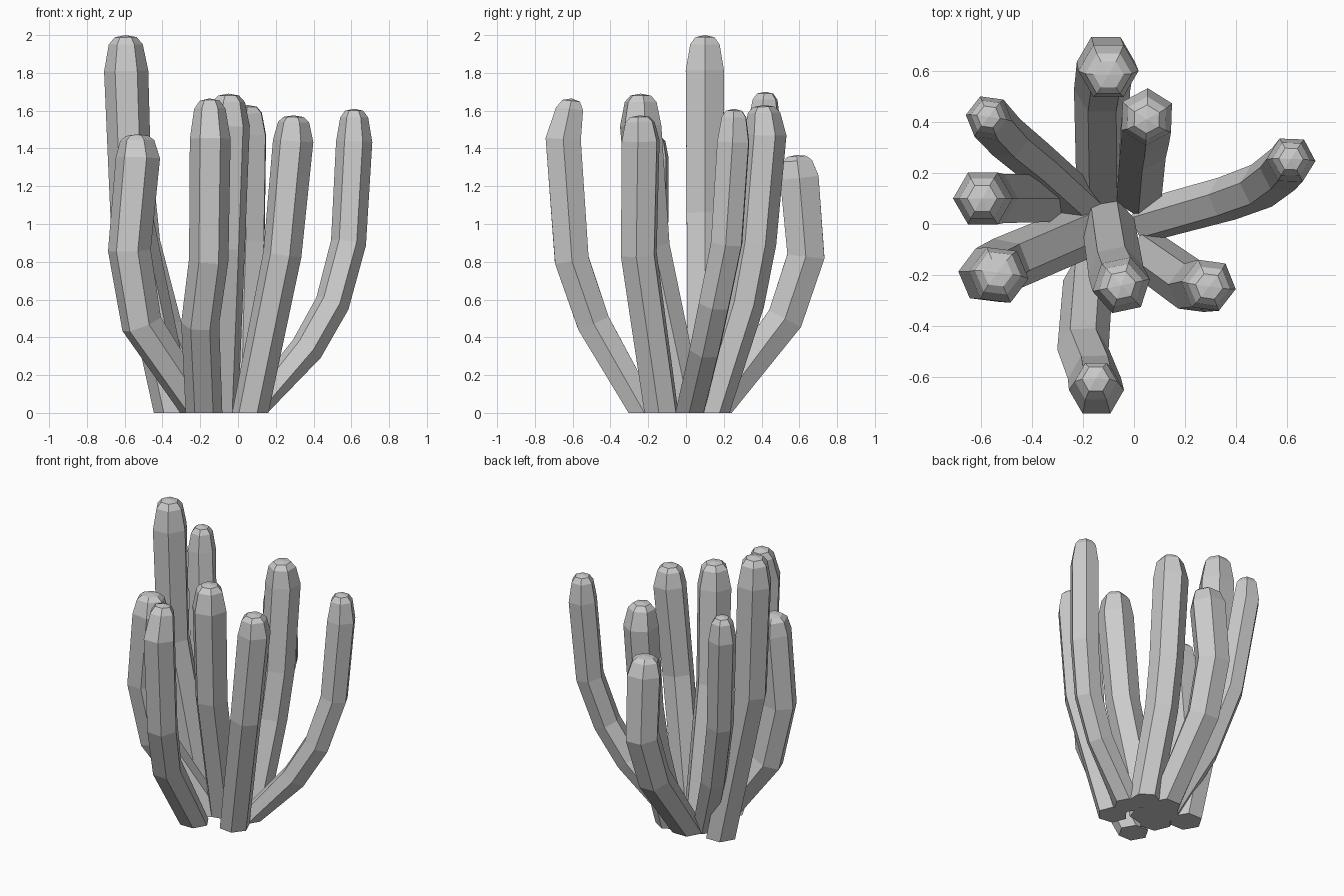
import bpy
import bmesh
import math
from mathutils import Vector

SIDES = 6
UP = Vector((0, 0, 1))

default_cube = bpy.data.objects.get("Cube")
if default_cube:
    bpy.data.objects.remove(default_cube, do_unlink=True)

# One plain grey for the whole cluster
grey = bpy.data.materials.new("plain_grey")
grey.use_nodes = True
colour = (0.6, 0.6, 0.6, 1)
grey.diffuse_color = colour
grey.node_tree.nodes["Principled BSDF"].inputs["Base Color"].default_value = colour


def add_ring(bm, centre, normal, radius, turn):
    """Six-sided ring square to the normal, with one corner at the turn angle."""
    corner = Vector((math.cos(turn), math.sin(turn), 0))
    across = (corner - normal * corner.dot(normal)).normalized()
    side = normal.cross(across)
    ring = []
    for i in range(SIDES):
        a = math.tau * i / SIDES
        ring.append(bm.verts.new(centre + radius * (across * math.cos(a) + side * math.sin(a))))
    return ring


def add_stalk(name, radius, degrees, *points):
    """Bent tube through the points; the last point is the top of the domed tip."""
    path = [Vector(p) for p in points]
    turn = math.radians(degrees)
    steps = [(b - a).normalized() for a, b in zip(path, path[1:])]
    bm = bmesh.new()

    # Flat foot, then slightly widening rings up to the shoulder
    rings = [add_ring(bm, path[0], UP, radius * 0.9, turn)]
    last = len(path) - 2
    for i in range(1, last + 1):
        normal = (steps[i - 1] + steps[i]).normalized()
        rings.append(add_ring(bm, path[i], normal, radius * (0.9 + 0.1 * i / last), turn))

    # Domed tip
    tip = path[-1]
    for rise, scale in ((0.74, 0.77), (0.94, 0.5)):
        centre = path[last].lerp(tip, rise)
        rings.append(add_ring(bm, centre, (steps[-1] + UP).normalized(), radius * scale, turn))
    apex = bm.verts.new(tip)

    bm.faces.new(rings[0][::-1])
    for low, high in zip(rings, rings[1:]):
        for i in range(SIDES):
            j = (i + 1) % SIDES
            bm.faces.new((low[i], low[j], high[j], high[i]))
    for i in range(SIDES):
        bm.faces.new((rings[-1][i], rings[-1][(i + 1) % SIDES], apex))
    bmesh.ops.recalc_face_normals(bm, faces=bm.faces[:])

    mesh = bpy.data.meshes.new(name)
    bm.to_mesh(mesh)
    bm.free()
    mesh.materials.append(grey)
    stalk = bpy.data.objects.new(name, mesh)
    bpy.context.collection.objects.link(stalk)


# Right side stalks
add_stalk("tall_stalk", 0.117, 0,
          (-0.34, 0.1, 0), (-0.565, 0.1, 1.05), (-0.592, 0.1, 1.81), (-0.595, 0.1, 2))
add_stalk("right_front_stalk", 0.118, -7,
          (-0.2, -0.03, 0), (-0.51, -0.16, 0.47), (-0.575, -0.2, 0.86),
          (-0.53, -0.2, 1.35), (-0.535, -0.19, 1.475))
add_stalk("right_back_stalk", 0.092, -8,
          (-0.2, 0.08, 0), (-0.38, 0.24, 0.45), (-0.5, 0.34, 0.9),
          (-0.568, 0.415, 1.54), (-0.57, 0.42, 1.7))

# Middle stalks
add_stalk("front_stalk", 0.108, 0,
          (-0.18, -0.22, 0), (-0.2, -0.49, 0.475), (-0.155, -0.605, 0.81),
          (-0.147, -0.65, 1.45), (-0.15, -0.605, 1.665))
add_stalk("centre_stalk", 0.115, 12,
          (-0.1, 0, 0), (-0.07, -0.19, 0.88), (-0.05, -0.24, 1.52), (-0.05, -0.24, 1.69))
add_stalk("inner_back_stalk", 0.112, 88,
          (0.02, 0.13, 0), (0.035, 0.31, 0.58), (0.045, 0.37, 0.9),
          (0.05, 0.42, 1.47), (0.05, 0.41, 1.63))
add_stalk("outer_back_stalk", 0.118, 0,
          (-0.12, 0.15, 0), (-0.125, 0.525, 0.5), (-0.11, 0.635, 0.83),
          (-0.1, 0.6, 1.245), (-0.1, 0.585, 1.365))

# Left side stalks
add_stalk("left_front_stalk", 0.108, -8,
          (0.065, -0.13, 0), (0.235, -0.25, 0.84), (0.292, -0.24, 1.44), (0.295, -0.245, 1.575))
add_stalk("left_outer_stalk", 0.096, -2,
          (0.07, 0.02, 0), (0.365, 0.1, 0.34), (0.5, 0.15, 0.58),
          (0.585, 0.215, 0.9), (0.615, 0.25, 1.435), (0.615, 0.255, 1.61))
